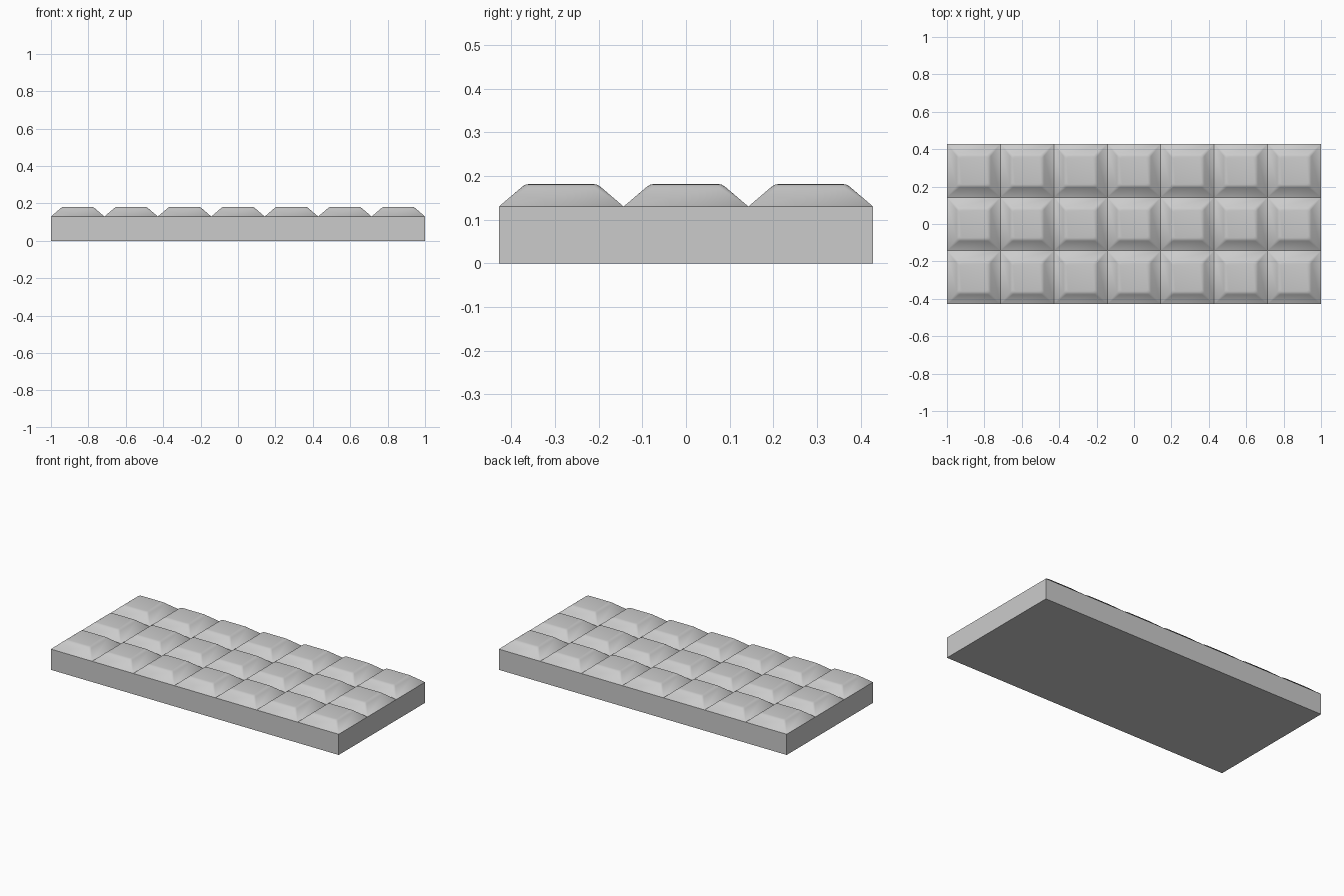
import bpy, bmesh, math

if "Cube" in bpy.data.objects:
    bpy.data.objects.remove(bpy.data.objects["Cube"])

COLS, ROWS = 7, 3
CELL = 2.0 / COLS
HALF = CELL / 2
BASE_Z = 0.13

# tile outline rings: (half width, corner radius, height)
RINGS = [(HALF, 0.0, BASE_Z), (0.093, 0.014, 0.1725), (0.088, 0.014, 0.1765),
         (0.082, 0.013, 0.180), (0.074, 0.012, 0.1815)]
SEG = 3


def make_object(name, bm):
    bmesh.ops.remove_doubles(bm, verts=bm.verts, dist=1e-5)
    bmesh.ops.recalc_face_normals(bm, faces=bm.faces)
    mesh = bpy.data.meshes.new(name)
    bm.to_mesh(mesh)
    bm.free()
    ob = bpy.data.objects.new(name, mesh)
    bpy.context.collection.objects.link(ob)
    return ob


def ring(bm, cx, cy, h, r, z):
    verts = []
    for k, (sx, sy) in enumerate([(1, 1), (-1, 1), (-1, -1), (1, -1)]):
        for s in range(SEG + 1):
            a = math.pi / 2 * (k + s / SEG)
            verts.append(bm.verts.new((cx + sx * (h - r) + r * math.cos(a),
                                       cy + sy * (h - r) + r * math.sin(a), z)))
    return verts


# slab: open-topped block, closed by the tiles
bm = bmesh.new()
bmesh.ops.create_cube(bm, size=1.0)
for v in bm.verts:
    v.co.x *= COLS * CELL
    v.co.y *= ROWS * CELL
    v.co.z = (v.co.z + 0.5) * BASE_Z
bmesh.ops.delete(bm, geom=[f for f in bm.faces if f.calc_center_median().z > BASE_Z - 0.001],
                 context='FACES_ONLY')
make_object("bar_base", bm)

# grid of softly rounded, sloped squares
bm = bmesh.new()
for i in range(COLS):
    for j in range(ROWS):
        cx = (i - (COLS - 1) / 2) * CELL
        cy = (j - (ROWS - 1) / 2) * CELL
        loops = [ring(bm, cx, cy, *r) for r in RINGS]
        n = len(loops[0])
        for lo, hi in zip(loops, loops[1:]):
            for k in range(n):
                m = (k + 1) % n
                bm.faces.new((lo[k], lo[m], hi[m], hi[k]))
        bm.faces.new(loops[-1])
squares = make_object("bar_squares", bm)

bpy.context.view_layer.objects.active = squares
squares.select_set(True)
bpy.ops.object.shade_smooth_by_angle(angle=math.radians(40))
